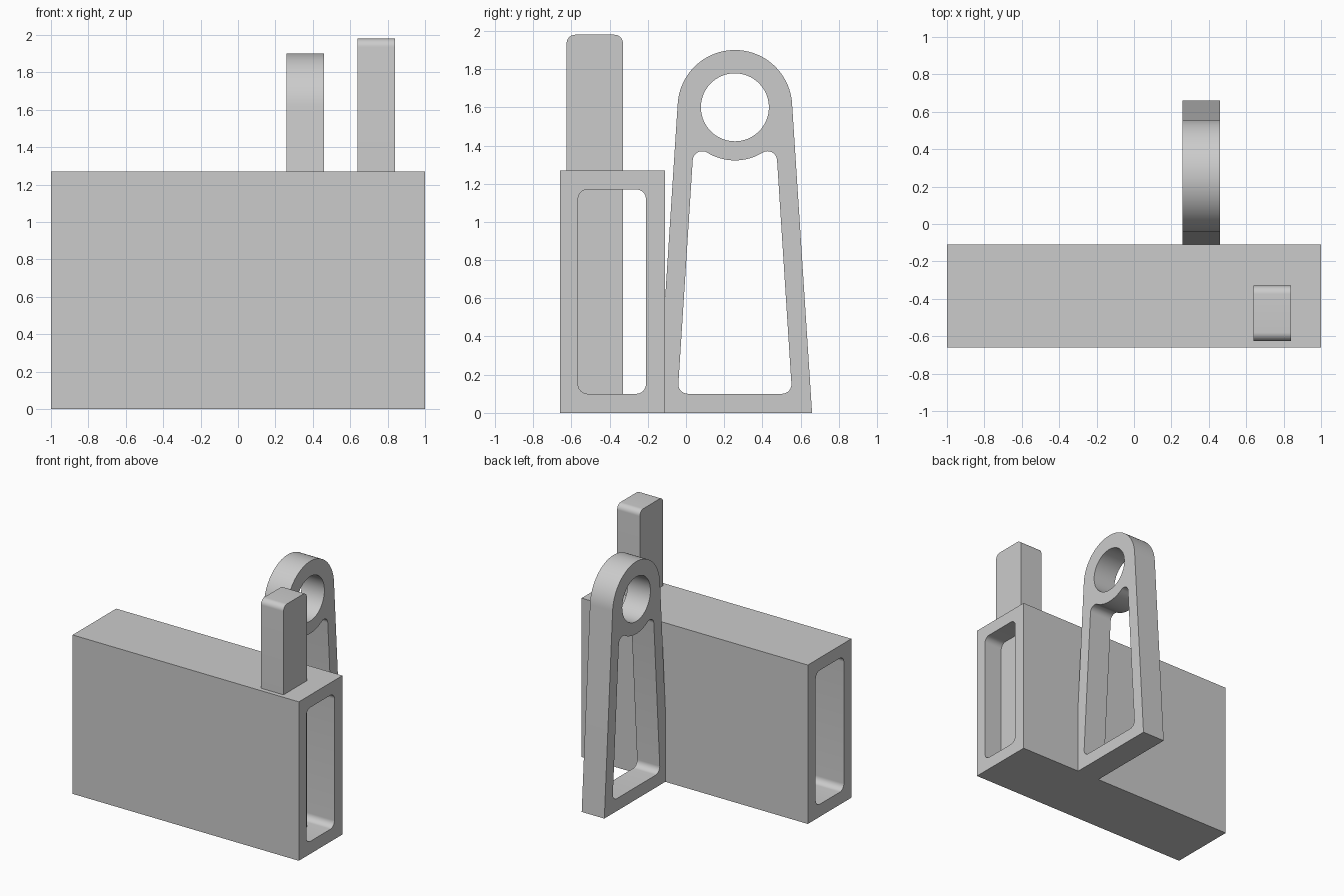
import bpy
import bmesh
from math import sin, cos, radians, atan2, pi
from mathutils import Matrix, Vector

default = bpy.data.objects.get("Cube")
if default:
    bpy.data.objects.remove(default, do_unlink=True)

grey = bpy.data.materials.new("light_grey")
grey.use_nodes = True
colour = (0.6, 0.6, 0.6, 1)
grey.diffuse_color = colour
grey.node_tree.nodes["Principled BSDF"].inputs["Base Color"].default_value = colour


def arc(cy, cz, r, start, end, n):
    """Points on an arc in the y-z plane, angles in radians."""
    return [(cy + r * cos(start + (end - start) * i / n),
             cz + r * sin(start + (end - start) * i / n)) for i in range(n + 1)]


def rounded_rect(y0, y1, z0, z1, r):
    corners = [(y1 - r, z1 - r), (y0 + r, z1 - r), (y0 + r, z0 + r), (y1 - r, z0 + r)]
    return [p for k, (y, z) in enumerate(corners)
            for p in arc(y, z, r, k * pi / 2, (k + 1) * pi / 2, 10)]


def extrude_profile(name, loops, x0, x1):
    """Extrude an outline with holes (y-z plane) from x0 to x1."""
    curve = bpy.data.curves.new(name + "_profile", "CURVE")
    curve.dimensions = "2D"
    curve.fill_mode = "BOTH"
    curve.extrude = (x1 - x0) / 2
    for loop in loops:
        spline = curve.splines.new("POLY")
        spline.points.add(len(loop) - 1)
        for point, (y, z) in zip(spline.points, loop):
            point.co = (y, z, 0, 1)
        spline.use_cyclic_u = True
    helper = bpy.data.objects.new(name + "_helper", curve)
    bpy.context.collection.objects.link(helper)
    graph = bpy.context.evaluated_depsgraph_get()
    mesh = bpy.data.meshes.new_from_object(helper.evaluated_get(graph))
    bpy.data.objects.remove(helper, do_unlink=True)
    bpy.data.curves.remove(curve)

    # Stand the profile up: local x, y, z become world y, z, x
    turn = Matrix(((0, 0, 1, (x0 + x1) / 2), (1, 0, 0, 0), (0, 1, 0, 0), (0, 0, 0, 1)))
    bm = bmesh.new()
    bm.from_mesh(mesh)
    bm.transform(turn)
    bmesh.ops.remove_doubles(bm, verts=bm.verts, dist=0.0001)
    bmesh.ops.recalc_face_normals(bm, faces=bm.faces)
    bm.to_mesh(mesh)
    bm.free()
    mesh.name = name
    mesh.materials.clear()
    mesh.materials.append(grey)
    obj = bpy.data.objects.new(name, mesh)
    bpy.context.collection.objects.link(obj)
    bpy.ops.object.select_all(action="DESELECT")
    obj.select_set(True)
    bpy.context.view_layer.objects.active = obj
    bpy.ops.object.shade_smooth_by_angle(angle=radians(30))
    return obj


# Long rectangular tube
extrude_profile("box_tube", [
    [(-0.66, 0), (-0.11, 0), (-0.11, 1.27), (-0.66, 1.27)],
    rounded_rect(-0.565, -0.21, 0.1, 1.17, 0.05)], -1, 1)

# Upright post passing through the tube
extrude_profile("post", [rounded_rect(-0.625, -0.33, 0.04, 1.98, 0.045)], 0.64, 0.84)

# Tapered bracket with an eye and a window
mid, eye_z, slant = 0.256, 1.6, radians(3.6)
outline = [(mid - 0.404, 0), (mid + 0.404, 0)] + arc(mid, eye_z, 0.3, slant, pi - slant, 48)
eye = arc(mid, eye_z, 0.178, 0, 2 * pi, 64)[:-1]

# Left half of the window: bottom fillet, then top fillet meeting the eye rim
fillet = 0.05
top = Vector((mid - 0.171, 1.32))
to_eye = Vector((mid, eye_z)) - top
meet = atan2(to_eye.y, to_eye.x)
half = (arc(0.01, 0.15, fillet, 1.5 * pi, pi - slant, 10)
        + arc(top.x, top.y, fillet, pi - slant, meet, 14))
rim = arc(mid, eye_z, to_eye.length - fillet, meet + pi, 2 * pi - meet, 20)[1:-1]
mirrored = [(2 * mid - y, z) for y, z in reversed(half)]
extrude_profile("bracket", [outline, eye, half + rim + mirrored], 0.26, 0.46)
